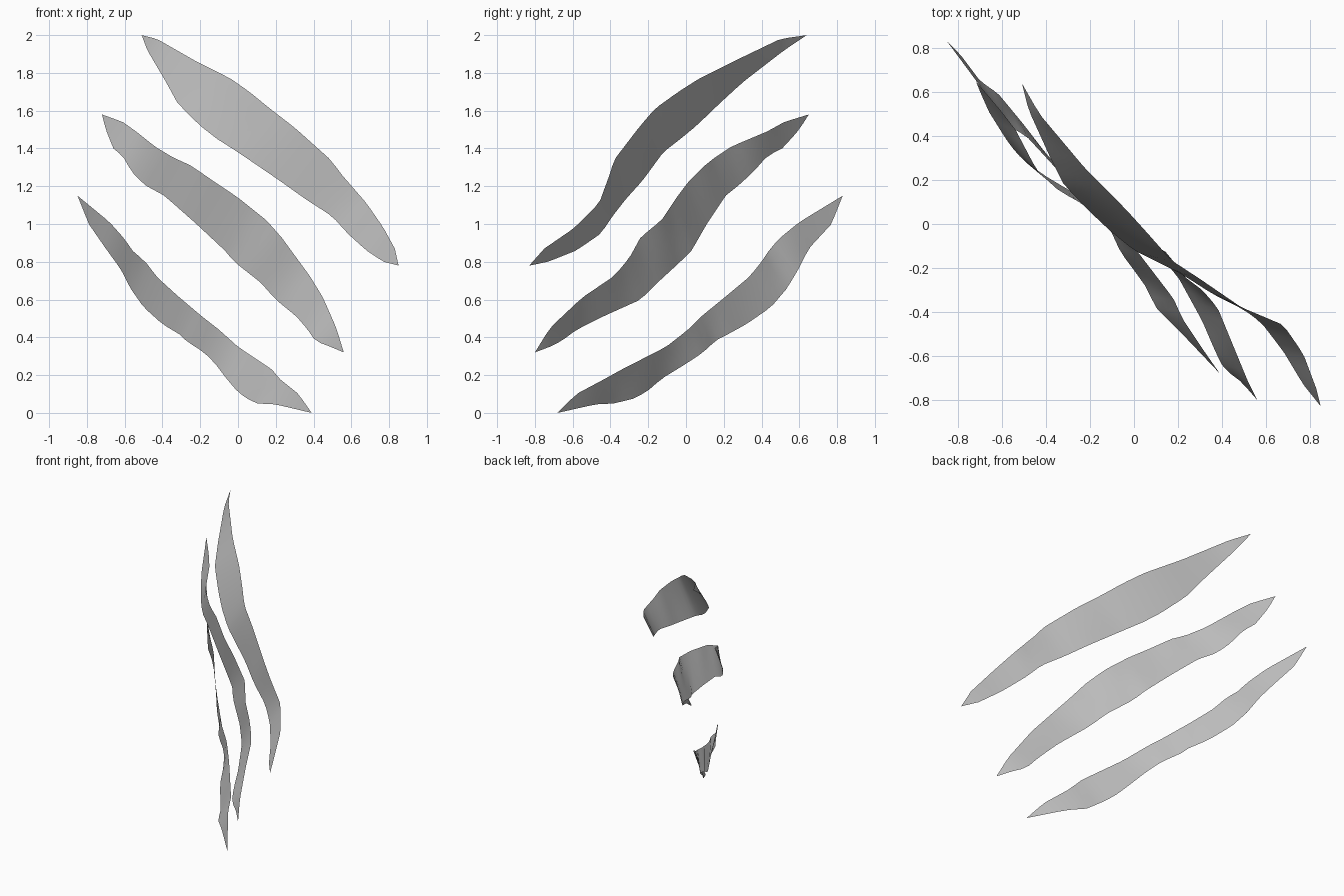
import bpy
from mathutils import Vector

ROWS = 40      # rungs along each strip
COLS = 4       # faces across each strip

grey = bpy.data.materials.new("mid_grey")
grey.diffuse_color = (0.5, 0.5, 0.5, 1)


def resample(points, count):
    """Spread count + 1 points evenly along a polyline."""
    pts = [Vector(p) for p in points]
    dist = [0.0]
    for a, b in zip(pts, pts[1:]):
        dist.append(dist[-1] + (b - a).length)
    out, k = [], 0
    for i in range(count + 1):
        d = dist[-1] * i / count
        while k < len(pts) - 2 and dist[k + 1] < d:
            k += 1
        out.append(pts[k].lerp(pts[k + 1], (d - dist[k]) / (dist[k + 1] - dist[k])))
    return out


def strip(name, start, end, upper, lower):
    """Loft a thin curved sheet between two edges that meet at both tips."""
    top = resample([start] + upper + [end], ROWS)
    low = resample([start] + lower + [end], ROWS)
    verts, rows = [], []
    for i, (a, b) in enumerate(zip(top, low)):
        if i in (0, ROWS):                       # pointed tips
            rows.append([len(verts)] * (COLS + 1))
            verts.append(a)
        else:
            rows.append([len(verts) + j for j in range(COLS + 1)])
            verts += [a.lerp(b, j / COLS) for j in range(COLS + 1)]
    faces = []
    for r, s in zip(rows, rows[1:]):
        for j in range(COLS):
            faces.append(list(dict.fromkeys((r[j], r[j + 1], s[j + 1], s[j]))))
    mesh = bpy.data.meshes.new(name)
    mesh.from_pydata(verts, [], faces)
    mesh.materials.append(grey)
    mesh.shade_smooth()
    ob = bpy.data.objects.new(name, mesh)
    bpy.context.collection.objects.link(ob)


# Highest slash
strip("upper_slash", (-.51, .64, 2.0), (.85, -.83, .78),
      [(-.43, .50, 1.98), (-.22, .25, 1.86), (-.04, .07, 1.77), (.06, -.04, 1.70),
       (.17, -.165, 1.61), (.30, -.25, 1.51), (.49, -.38, 1.34), (.55, -.405, 1.26),
       (.68, -.46, 1.11), (.77, -.59, .98), (.83, -.75, .87)],
      [(-.48, .52, 1.92), (-.38, .30, 1.75), (-.32, .18, 1.64), (-.20, .055, 1.52),
       (-.11, -.03, 1.45), (0, -.12, 1.38), (.22, -.23, 1.23), (.36, -.32, 1.13),
       (.50, -.39, 1.04), (.58, -.45, .95), (.68, -.58, .86), (.77, -.73, .80)])

# Middle slash
strip("middle_slash", (-.72, .65, 1.58), (.56, -.80, .32),
      [(-.61, .52, 1.54), (-.54, .43, 1.49), (-.44, .24, 1.41), (-.34, .15, 1.35),
       (-.25, .10, 1.31), (-.12, .01, 1.22), (0, -.05, 1.14), (.15, -.13, 1.02),
       (.23, -.24, .93), (.31, -.30, .82), (.38, -.38, .725), (.45, -.55, .61),
       (.52, -.72, .45)],
      [(-.70, .60, 1.50), (-.66, .51, 1.40), (-.61, .43, 1.36), (-.565, .36, 1.28),
       (-.50, .285, 1.21), (-.39, .21, 1.15), (-.22, .11, 1.0), (-.07, .03, .86),
       (-.02, -.03, .80), (.12, -.15, .69), (.20, -.24, .60), (.31, -.44, .51),
       (.37, -.58, .44), (.41, -.66, .38), (.49, -.72, .35)])

# Lowest slash
strip("lower_slash", (-.85, .83, 1.15), (.39, -.68, 0),
      [(-.68, .60, 1.01), (-.60, .49, .92), (-.56, .44, .86), (-.49, .40, .80),
       (-.43, .335, .72), (-.32, .215, .62), (-.19, .08, .51), (-.10, .01, .44),
       (0, -.105, .35), (.18, -.34, .23), (.22, -.43, .18), (.32, -.58, .10)],
      [(-.79, .77, 1.0), (-.70, .65, .87), (-.62, .595, .76), (-.57, .535, .66),
       (-.50, .45, .56), (-.40, .32, .47), (-.30, .21, .41), (-.28, .16, .385),
       (-.18, .09, .32), (-.12, 0, .26), (-.06, -.13, .18), (0, -.21, .11),
       (.05, -.28, .075), (.10, -.38, .05), (.20, -.48, .045)])
